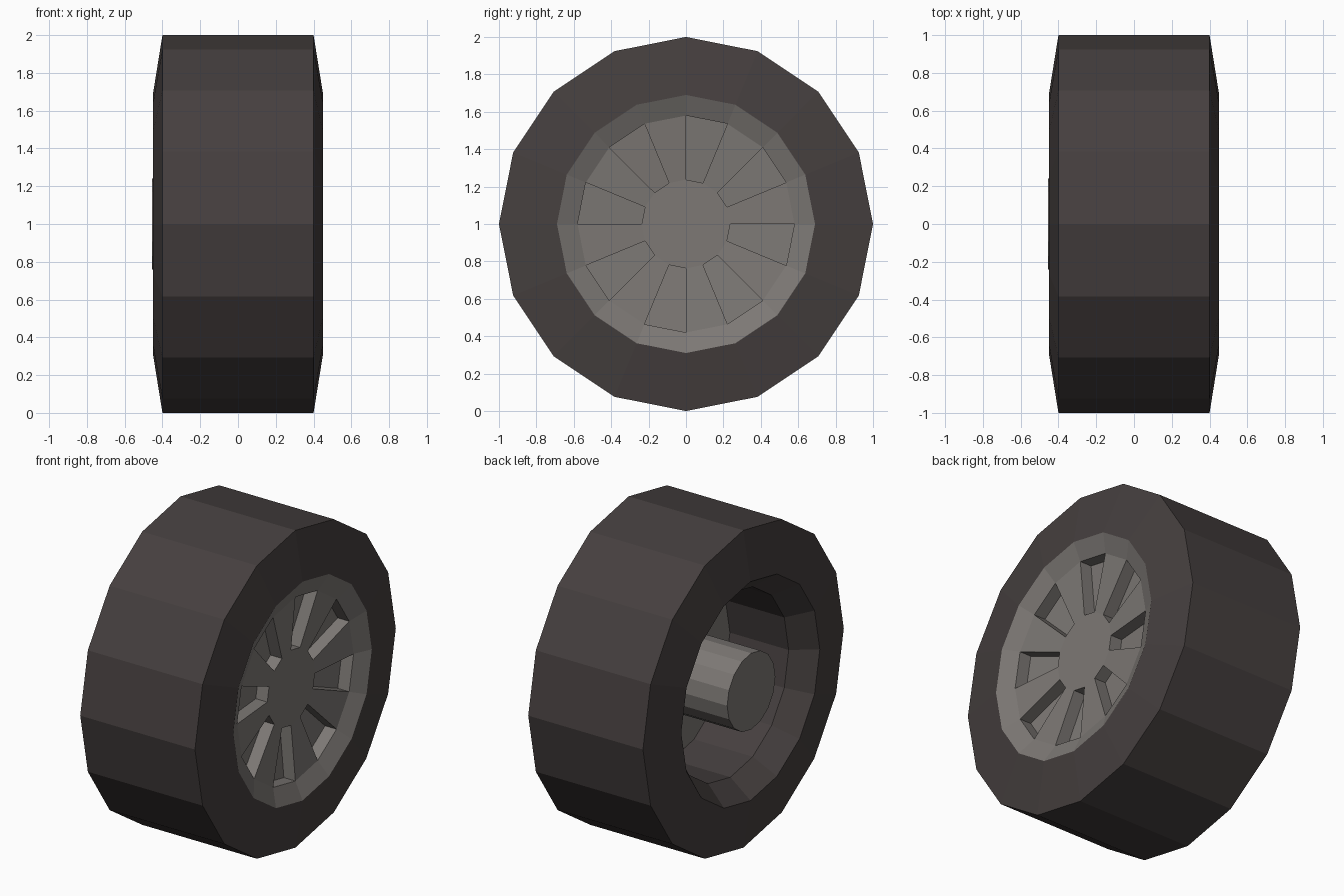
import bpy, bmesh, math

if "Cube" in bpy.data.objects:
    bpy.data.objects.remove(bpy.data.objects["Cube"])

N = 16        # sides of the wheel
CZ = 1.0      # axle height


def material(name, rgb):
    m = bpy.data.materials.new(name)
    m.diffuse_color = (*rgb, 1)
    m.use_nodes = True
    m.node_tree.nodes["Principled BSDF"].inputs["Base Color"].default_value = m.diffuse_color
    return m


rubber = material("dark_rubber", (0.060, 0.050, 0.049))
metal = material("grey_metal", (0.205, 0.190, 0.178))


def lathe(name, profile, mat, edit=None):
    """Spin (x, radius) points round the axle; radius 0 closes with a flat cap."""
    bm = bmesh.new()
    rings = []
    for x, r in profile:
        ring = []
        for i in range(N):
            a = 2 * math.pi * i / N
            ring.append(bm.verts.new((x, r * math.cos(a), CZ + r * math.sin(a))))
        rings.append(ring)
    bands = []
    for p, q in zip(rings, rings[1:]):
        bands.append([bm.faces.new((p[i], p[(i + 1) % N], q[(i + 1) % N], q[i]))
                      for i in range(N)])
    if edit:
        edit(bm, rings, bands)
    mesh = bpy.data.meshes.new(name)
    bm.to_mesh(mesh)
    bm.free()
    mesh.materials.append(mat)
    ob = bpy.data.objects.new(name, mesh)
    bpy.context.collection.objects.link(ob)
    return ob


def cap_end(bm, rings, bands):
    bm.faces.new(rings[-1])


def cap_start(bm, rings, bands):
    bm.faces.new(rings[0][::-1])


def wheel_face(bm, rings, bands):
    cap_end(bm, rings, bands)
    # every second sector between the spokes is sunk inward
    pockets = bands[1][1::2]
    res = bmesh.ops.extrude_discrete_faces(bm, faces=pockets)
    verts = {v for f in res["faces"] for v in f.verts}
    bmesh.ops.translate(bm, vec=(-0.08, 0, 0), verts=list(verts))


# tyre: inner barrel, back lip, back wall, tread, front wall
lathe("tyre", [(0.10, 0.58), (-0.31, 0.58), (-0.45, 0.69),
               (-0.40, 1.0), (0.40, 1.0), (0.45, 0.69)], rubber)

# rim: sloped ring, slightly dished spokes with pockets, flat centre
lathe("rim", [(0.45, 0.69), (0.40, 0.58), (0.37, 0.237)], metal, wheel_face)

# axle stub with the back plate of the rim
lathe("axle_hub", [(-0.455, 0.24), (0.10, 0.24), (0.10, 0.58)], metal, cap_start)
